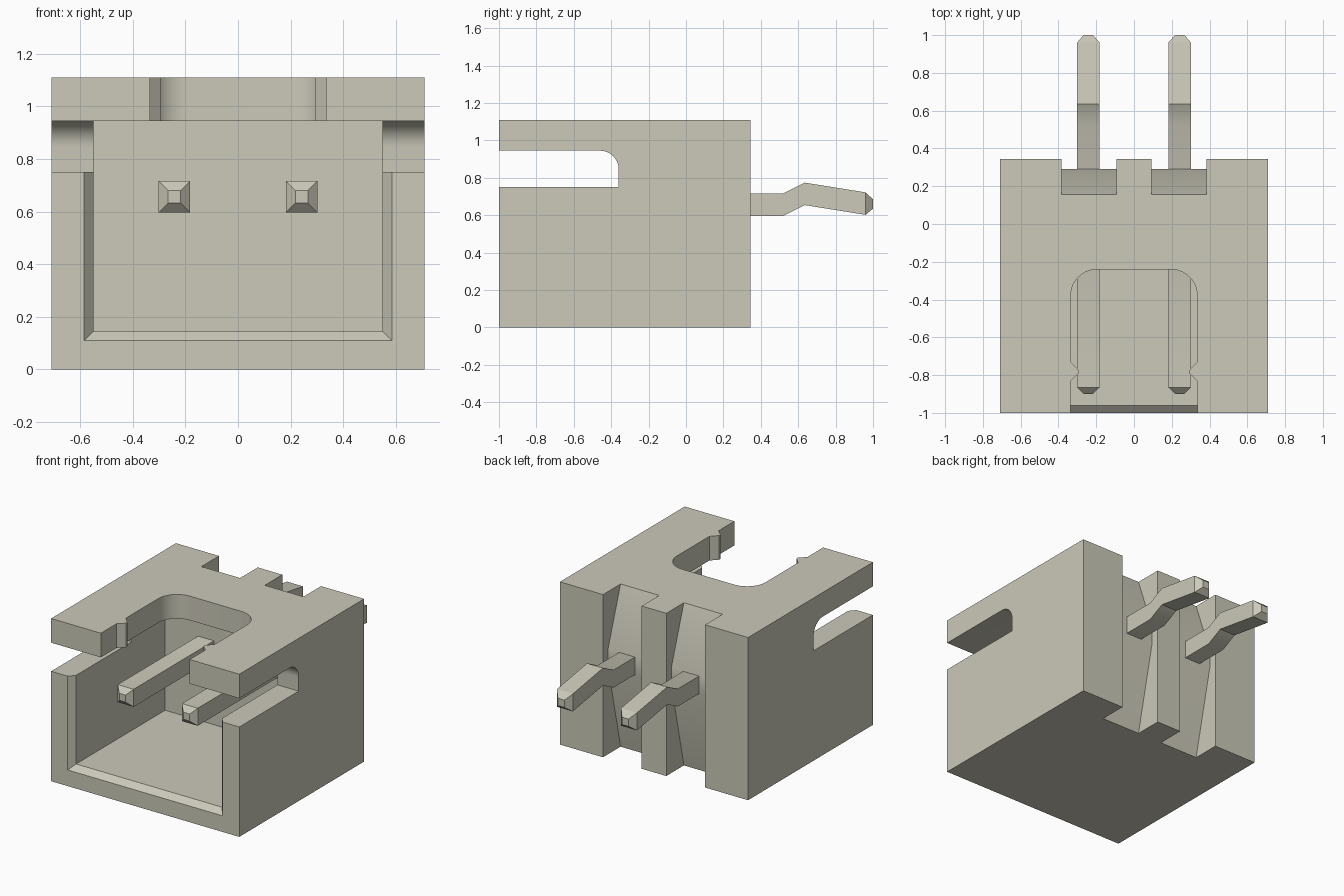
import bpy
import bmesh
import math

cube = bpy.data.objects.get("Cube")
if cube:
    bpy.data.objects.remove(cube, do_unlink=True)

mat = bpy.data.materials.new("warm_beige")
mat.use_nodes = True
colour = (0.60, 0.585, 0.485, 1)
mat.diffuse_color = colour
mat.node_tree.nodes["Principled BSDF"].inputs["Base Color"].default_value = colour


def loft(name, rings):
    """Closed solid through a sequence of matching point rings."""
    bm = bmesh.new()
    loops = [[bm.verts.new(p) for p in ring] for ring in rings]
    n = len(loops[0])
    for a, b in zip(loops, loops[1:]):
        for i in range(n):
            j = (i + 1) % n
            bm.faces.new((a[i], a[j], b[j], b[i]))
    bm.faces.new(loops[0])
    bm.faces.new(loops[-1])
    bmesh.ops.recalc_face_normals(bm, faces=bm.faces)
    mesh = bpy.data.meshes.new(name)
    bm.to_mesh(mesh)
    bm.free()
    mesh.materials.append(mat)
    obj = bpy.data.objects.new(name, mesh)
    bpy.context.collection.objects.link(obj)
    return obj


def prism_x(name, profile, lo, hi):
    return loft(name, [[(x, y, z) for y, z in profile] for x in (lo, hi)])


def prism_z(name, profile, lo, hi):
    return loft(name, [[(x, y, z) for x, y in profile] for z in (lo, hi)])


def rect(y, half_x, bottom, top, x=0):
    return [(x - half_x, y, bottom), (x + half_x, y, bottom),
            (x + half_x, y, top), (x - half_x, y, top)]


def arc(cx, cy, r, start, end, steps=10):
    angles = [math.radians(start + (end - start) * i / steps) for i in range(steps + 1)]
    return [(cx + r * math.cos(a), cy + r * math.sin(a)) for a in angles]


def shade(obj):
    bpy.ops.object.select_all(action="DESELECT")
    obj.select_set(True)
    bpy.context.view_layer.objects.active = obj
    bpy.ops.object.shade_smooth_by_angle(angle=math.radians(30))


def cut(obj, cutter):
    mod = obj.modifiers.new("cut", "BOOLEAN")
    mod.operation = "DIFFERENCE"
    mod.solver = "EXACT"
    mod.object = cutter
    bpy.context.view_layer.objects.active = obj
    bpy.ops.object.modifier_apply(modifier=mod.name)
    bpy.data.objects.remove(cutter, do_unlink=True)


# Housing block
FRONT, BACK, TOP, ROOF = -1.0, 0.345, 1.11, 0.945
housing = loft("housing", [rect(FRONT, 0.71, 0, TOP), rect(BACK, 0.71, 0, TOP)])

# Cavity with a chamfered mouth
cut(housing, loft("cavity_cutter", [
    rect(FRONT - 0.04, 0.62, 0.075, ROOF),
    rect(FRONT + 0.04, 0.55, 0.145, ROOF),
    rect(0, 0.55, 0.145, ROOF)]))

# Side slots with one rounded inner corner
slot = [(-1.1, 0.75), (-0.36, 0.75)] + arc(-0.46, ROOF - 0.1, 0.1, 0, 90) + [(-1.1, ROOF)]
cut(housing, prism_x("slot_cutter", slot, -1, 1))

# Roof opening with rounded corners and a pair of small nibs
half = [(0.335, -1.1), (0.335, -0.83), (0.292, -0.79), (0.292, -0.775), (0.335, -0.73)]
half += arc(0.195, -0.38, 0.14, 0, 90)
opening = half + [(-x, y) for x, y in reversed(half)]
cut(housing, prism_z("opening_cutter", opening, 0.85, 1.2))

# Rear recesses with a ridge at pin height
recess = [(0.155, -0.001), (0.29, 0.6), (0.29, 0.72), (0.155, TOP + 0.001),
          (0.5, TOP + 0.001), (0.5, -0.001)]
for side in (-1, 1):
    cut(housing, prism_x("recess_cutter", recess, side * 0.093, side * 0.385))
shade(housing)

# Bent square pins with tapered tips: y, centre z, half width
stations = [(-0.9, 0.657, 0.024), (-0.865, 0.657, 0.06), (0.52, 0.657, 0.06),
            (0.635, 0.714, 0.06), (0.96, 0.662, 0.06), (1.0, 0.66, 0.025)]
for side, label in ((-1, "right_pin"), (1, "left_pin")):
    pin = loft(label, [rect(y, h, z - h, z + h, side * 0.242) for y, z, h in stations])
    shade(pin)
